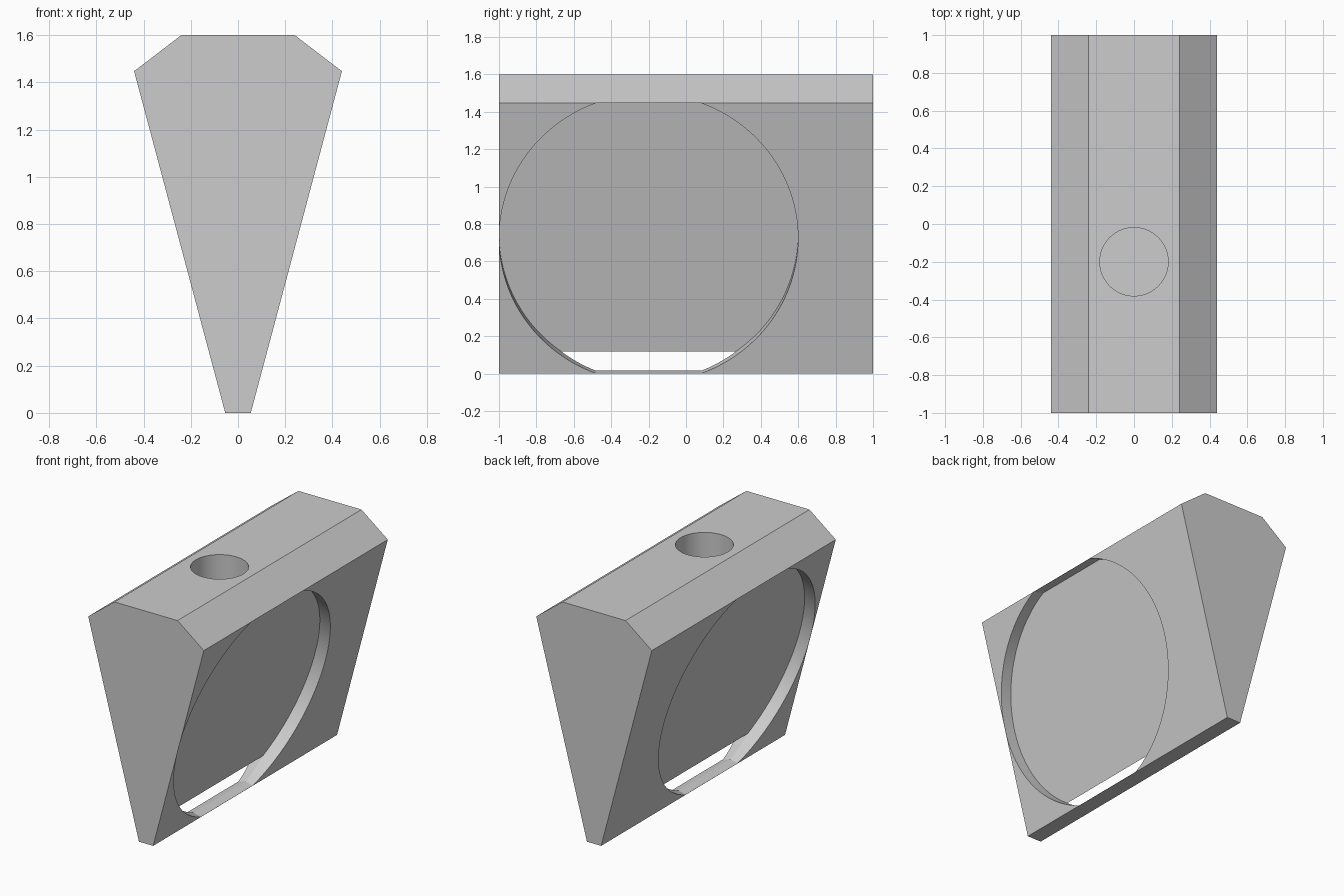
import bpy, bmesh, math
from mathutils import Matrix, Vector

cube = bpy.data.objects.get("Cube")
if cube:
    bpy.data.objects.remove(cube, do_unlink=True)

HEIGHT, SHOULDER = 1.6, 1.447        # overall height, start of the top bevel
FOOT, WIDE, TOP = 0.054, 0.44, 0.24  # half widths going up
RADIUS, CENTRE_Y, DEPTH = 0.799, -0.2, 0.083
HOLE_RADIUS, HOLE_DEPTH = 0.181, 0.4

grey = bpy.data.materials.new("plain grey")
grey.use_nodes = True
colour = (0.604, 0.604, 0.604, 1)
grey.diffuse_color = colour
grey.node_tree.nodes["Principled BSDF"].inputs["Base Color"].default_value = colour


def prism(name, profile, low, high, matrix):
    """Extrude a 2D profile along local z, then place it with a matrix."""
    bm = bmesh.new()
    rings = [[bm.verts.new(matrix @ Vector((a, b, c))) for a, b in profile]
             for c in (low, high)]
    bottom, top = rings
    bm.faces.new(bottom[::-1])
    bm.faces.new(top)
    for i in range(len(profile)):
        bm.faces.new((bottom[i - 1], bottom[i], top[i], top[i - 1]))
    bm.normal_update()
    # Keep the shell facing outward
    if bm.calc_volume(signed=True) < 0:
        bmesh.ops.reverse_faces(bm, faces=bm.faces)
    mesh = bpy.data.meshes.new(name)
    bm.to_mesh(mesh)
    bm.free()
    mesh.materials.append(grey)
    obj = bpy.data.objects.new(name, mesh)
    bpy.context.collection.objects.link(obj)
    return obj


def arc(radius, start, end, steps):
    angles = [start + (end - start) * i / steps for i in range(steps + 1)]
    return [(radius * math.cos(a), radius * math.sin(a)) for a in angles]


def frame(x_axis, y_axis, z_axis, origin):
    m = Matrix((x_axis, y_axis, z_axis)).transposed().to_4x4()
    m.translation = origin
    return m


# Wedge body: bevelled profile run from front to back
half = [(FOOT, 0), (WIDE, SHOULDER), (TOP, HEIGHT)]
outline = half + [(-x, z) for x, z in reversed(half)]
body = prism("wedge_body", outline, -1, 1,
             frame((1, 0, 0), (0, 0, 1), (0, -1, 0), (0, 0, 0)))

# Round recess cutters, square to each sloping side and cropped to its edges
slope = Vector((WIDE - FOOT, 0, SHOULDER))
crop = math.asin((slope.length / 2 - 0.001) / RADIUS)
disc = arc(RADIUS, -crop, crop, 64) + arc(RADIUS, math.pi - crop, math.pi + crop, 64)
cutters = []
for side, name in ((1, "left"), (-1, "right")):
    up = Vector((side * slope.x, 0, slope.z)).normalized()
    out = Vector((side * slope.z, 0, -slope.x)).normalized()
    middle = Vector((side * (FOOT + WIDE) / 2, CENTRE_Y, SHOULDER / 2))
    cutters.append(prism(name + "_recess_cutter", disc, -DEPTH, 0.1,
                         frame((0, side, 0), up, out, middle)))

# Round socket in the top
circle = arc(HOLE_RADIUS, 0, math.tau, 64)[:-1]
cutters.append(prism("top_socket_cutter", circle, HEIGHT - HOLE_DEPTH, HEIGHT + 0.1,
                     Matrix.Translation((0, CENTRE_Y, 0))))

# Cut everything out of the body
bpy.context.view_layer.objects.active = body
body.select_set(True)
for cutter in cutters:
    mod = body.modifiers.new(cutter.name, "BOOLEAN")
    mod.operation, mod.solver, mod.object = "DIFFERENCE", "EXACT", cutter
    bpy.ops.object.modifier_apply(modifier=mod.name)
    bpy.data.objects.remove(cutter, do_unlink=True)
bpy.ops.object.shade_smooth_by_angle(angle=math.radians(20))
